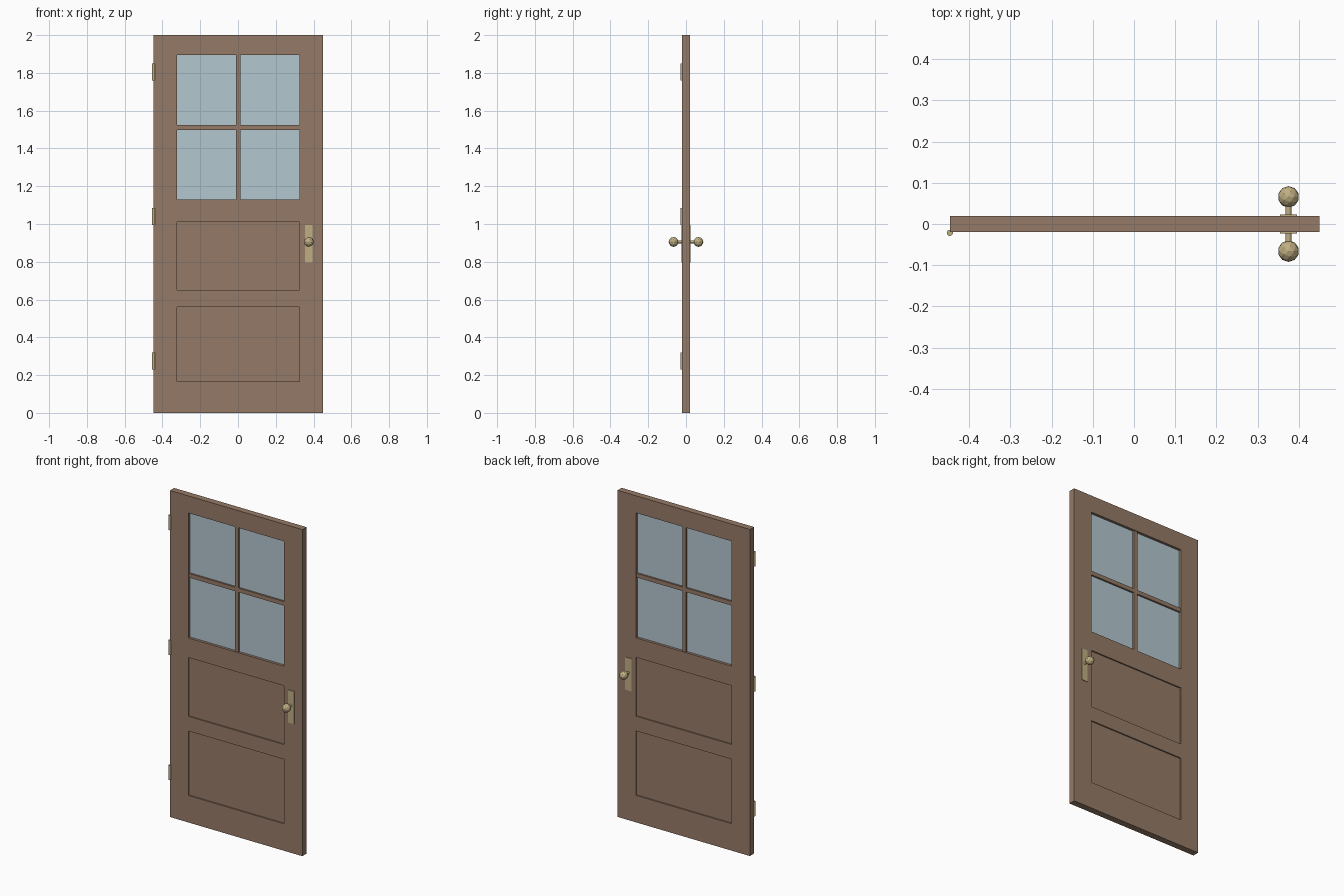
import bpy
import math

if "Cube" in bpy.data.objects:
    bpy.data.objects.remove(bpy.data.objects["Cube"])


def material(name, rgb):
    m = bpy.data.materials.new(name)
    m.diffuse_color = (*rgb, 1)
    m.use_nodes = True
    m.node_tree.nodes["Principled BSDF"].inputs["Base Color"].default_value = m.diffuse_color
    return m


WOOD = material("brown wood", (0.30, 0.195, 0.135))
GLASS = material("pale blue glass", (0.45, 0.57, 0.63))
BRASS = material("aged brass", (0.53, 0.43, 0.23))


def finish(name, mat):
    o = bpy.context.object
    o.name = name
    o.data.materials.append(mat)
    return o


def box(name, x0, x1, y0, y1, z0, z1, mat):
    bpy.ops.mesh.primitive_cube_add(
        size=1, location=((x0 + x1) / 2, (y0 + y1) / 2, (z0 + z1) / 2))
    o = finish(name, mat)
    o.scale = (x1 - x0, y1 - y0, z1 - z0)
    bpy.ops.object.transform_apply(location=False, rotation=False, scale=True)
    return o


def cylinder(name, r, depth, loc, mat, rot=(0, 0, 0), sides=12):
    bpy.ops.mesh.primitive_cylinder_add(
        vertices=sides, radius=r, depth=depth, location=loc, rotation=rot)
    o = finish(name, mat)
    bpy.ops.object.shade_smooth_by_angle(angle=math.radians(40))
    return o


LEFT, RIGHT, T = -0.447, 0.45, 0.02      # door edges and half thickness
IN_L, IN_R = -0.323, 0.326               # inner edges of the stiles
MID = (IN_L + IN_R) / 2

# Frame: two stiles and four rails
box("hinge_stile", LEFT, IN_L, -T, T, 0, 2, WOOD)
box("lock_stile", IN_R, RIGHT, -T, T, 0, 2, WOOD)
rails = {"bottom_rail": (0, 0.165), "middle_rail": (0.56, 0.65),
         "lock_rail": (1.01, 1.13), "top_rail": (1.895, 2)}
for name, (z0, z1) in rails.items():
    box(name, IN_L, IN_R, -T, T, z0, z1, WOOD)

# Recessed wooden panels
box("lower_panel", IN_L, IN_R, -0.012, 0.012, 0.165, 0.56, WOOD)
box("upper_panel", IN_L, IN_R, -0.012, 0.012, 0.65, 1.01, WOOD)

# Window with crossing bars
box("window_glass", IN_L, IN_R, -0.004, 0.004, 1.13, 1.895, GLASS)
box("vertical_glazing_bar", MID - 0.0125, MID + 0.0125, -0.015, 0.015,
    1.13, 1.895, WOOD)
box("horizontal_glazing_bar", IN_L, IN_R, -0.0148, 0.0148, 1.498, 1.523, WOOD)

# Plate, spindle and faceted knob on both faces
KX, KZ = 0.375, 0.905
for side, s in (("front", -1), ("back", 1)):
    y0, y1 = sorted((s * T, s * 0.0235))
    box(side + "_lock_plate", KX - 0.0205, KX + 0.0205, y0, y1,
        0.795, 0.995, BRASS)
    cylinder(side + "_spindle", 0.0075, 0.04, (KX, s * 0.038, KZ), BRASS,
             (math.pi / 2, 0, 0))
    bpy.ops.mesh.primitive_ico_sphere_add(
        subdivisions=2, radius=0.026, location=(KX, s * 0.066, KZ))
    finish(side + "_knob", BRASS)

# Hinge barrels on the front left edge
for name, z in (("lower", 0.275), ("middle", 1.04), ("upper", 1.805)):
    cylinder(name + "_hinge", 0.0075, 0.09, (LEFT, -0.0215, z), BRASS, sides=10)
